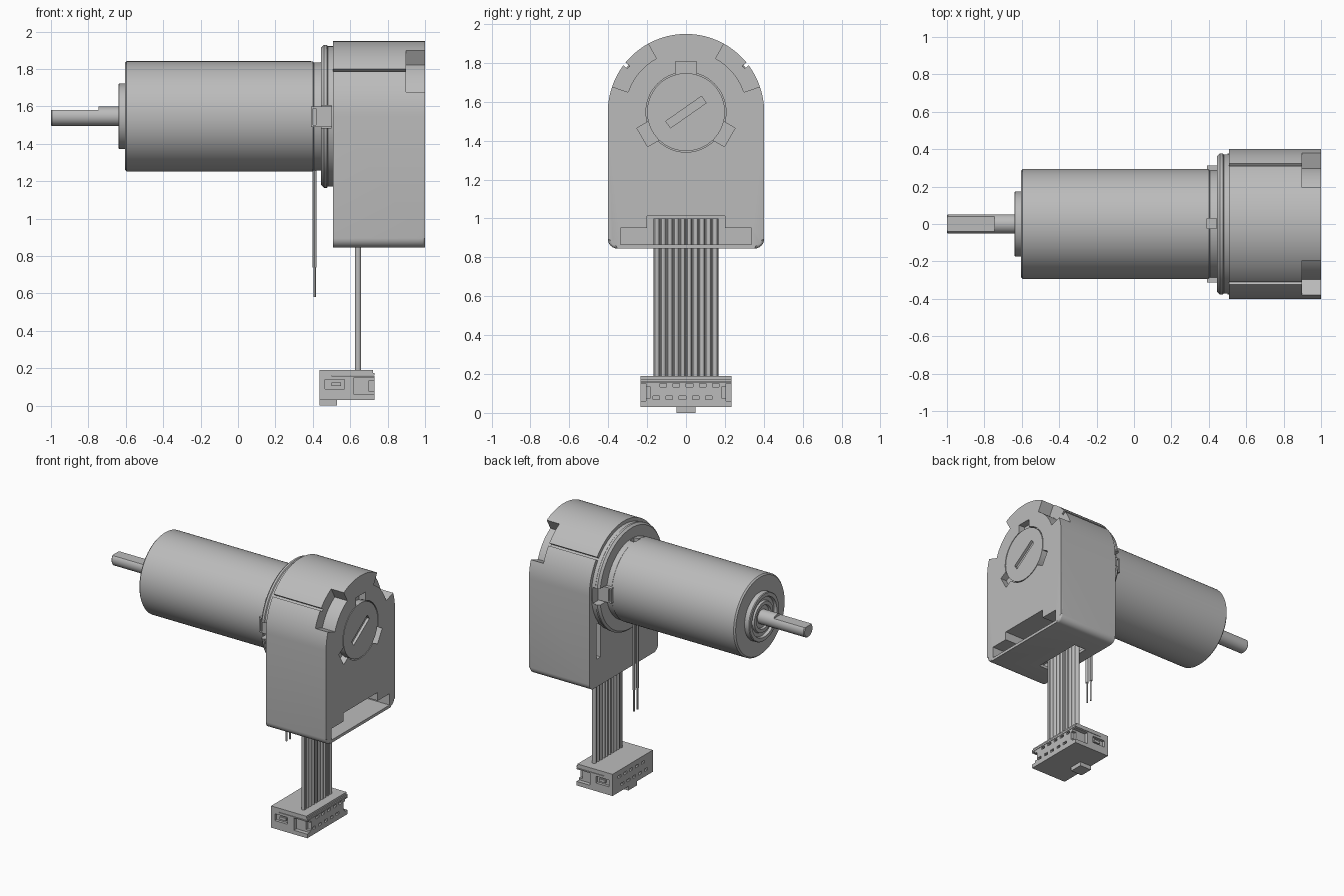
import bpy, bmesh
from math import sin, cos, pi, radians
from mathutils import Matrix

if "Cube" in bpy.data.objects:
    bpy.data.objects.remove(bpy.data.objects["Cube"])

AXIS_Z = 1.547
grey = bpy.data.materials.new("plain grey")
grey.use_nodes = True
grey.diffuse_color = (0.5, 0.5, 0.5, 1)
grey.node_tree.nodes["Principled BSDF"].inputs["Base Color"].default_value = (0.5, 0.5, 0.5, 1)


def make(name, bm):
    bmesh.ops.recalc_face_normals(bm, faces=bm.faces)
    mesh = bpy.data.meshes.new(name)
    bm.to_mesh(mesh)
    bm.free()
    mesh.materials.append(grey)
    obj = bpy.data.objects.new(name, mesh)
    bpy.context.collection.objects.link(obj)
    return obj


def box(name, x, y, z, tilt=0):
    """Box from ranges; tilt turns it about the motor axis."""
    bm = bmesh.new()
    bmesh.ops.create_cube(bm, size=1)
    for v in bm.verts:
        for i, (a, b) in enumerate((x, y, z)):
            v.co[i] = (a + b) / 2 + v.co[i] * (b - a)
    if tilt:
        bmesh.ops.rotate(bm, verts=bm.verts, cent=(0, 0, AXIS_Z),
                         matrix=Matrix.Rotation(tilt, 3, 'X'))
    return make(name, bm)


def prism(name, outline, x0, x1, bevel=0):
    """Extrude a y-z outline along x, optionally rounding the far rim."""
    bm = bmesh.new()
    near = [bm.verts.new((x0, y, z)) for y, z in outline]
    far = [bm.verts.new((x1, y, z)) for y, z in outline]
    bm.faces.new(near)
    cap = bm.faces.new(far)
    n = len(outline)
    for i in range(n):
        j = (i + 1) % n
        bm.faces.new((near[i], near[j], far[j], far[i]))
    if bevel:
        bmesh.ops.bevel(bm, geom=list(cap.edges), offset=bevel, segments=3,
                        profile=0.5, affect='EDGES')
    return make(name, bm)


def arc(r, a0, a1, n, cy=0, cz=AXIS_Z):
    angles = [radians(a0 + (a1 - a0) * i / n) for i in range(n + 1)]
    return [(cy + r * cos(a), cz + r * sin(a)) for a in angles]


def lathe(name, profile, n=96):
    """Turn an (x, radius) profile about the motor axis."""
    bm = bmesh.new()
    rings = []
    for x, r in profile:
        rings.append([bm.verts.new((x, r * cos(2 * pi * i / n), AXIS_Z + r * sin(2 * pi * i / n)))
                      for i in range(n)])
    for a, b in zip(rings, rings[1:]):
        for i in range(n):
            j = (i + 1) % n
            bm.faces.new((a[i], a[j], b[j], b[i]))
    bm.faces.new(rings[0])
    bm.faces.new(rings[-1])
    return make(name, bm)


def rod(name, x, y, z0, z1, r, n=12):
    bm = bmesh.new()
    bmesh.ops.create_cone(bm, cap_ends=True, segments=n, radius1=r, radius2=r, depth=z1 - z0,
                          matrix=Matrix.Translation((x, y, (z0 + z1) / 2)))
    return make(name, bm)


def cut(obj, cutters):
    bpy.context.view_layer.objects.active = obj
    for c in cutters:
        mod = obj.modifiers.new("cut", 'BOOLEAN')
        mod.operation, mod.solver, mod.object = 'DIFFERENCE', 'EXACT', c
        bpy.ops.object.modifier_apply(modifier=mod.name)
        bpy.data.objects.remove(c)


# Motor can with stepped, ringed nose
motor_body = lathe("motor_body", [(-0.60, 0.16), (-0.605, 0.285), (-0.595, 0.295),
                                  (0.40, 0.295), (0.405, 0.29), (0.47, 0.29)])
cut(motor_body, [box("vent_cutter", (0.39, 0.44), (-0.025, 0.03), (1.78, 1.9))])
lathe("nose_bearing", [(-0.59, 0.175), (-0.635, 0.175), (-0.64, 0.17), (-0.64, 0.145),
                       (-0.62, 0.14), (-0.62, 0.115), (-0.635, 0.11), (-0.635, 0.085),
                       (-0.62, 0.08), (-0.62, 0.04)])

# Output shaft with a flat on top
shaft = lathe("output_shaft", [(-1, 0.046), (-0.994, 0.052), (-0.6, 0.052)], 40)
cut(shaft, [box("flat_cutter", (-1.1, -0.745), (-0.1, 0.1), (1.58, 1.7))])

# Mounting flange with side notches and clips
flange = lathe("mounting_flange", [(0.445, 0.29), (0.445, 0.368), (0.46, 0.382), (0.475, 0.382),
                                   (0.48, 0.376), (0.52, 0.376)])
cut(flange, [box("notch_cutter", (0.4, 0.5), ys, (1.485, 1.605))
             for ys in ((0.30, 0.45), (-0.45, -0.30))])
for side in (-1, 1):
    clip = box("side_clip", (0.39, 0.505), sorted((side * 0.27, side * 0.312)), (1.49, 1.60))
    cut(clip, [box("clip_cutter", (0.402, 0.416), sorted((side * 0.295, side * 0.35)), (1.50, 1.59))])

# Arched rear housing
corner = 0.05
outline = (arc(0.402, 0, 180, 64)
           + arc(corner, 180, 270, 6, -0.402 + corner, 0.845 + corner)
           + arc(corner, 270, 360, 6, 0.402 - corner, 0.845 + corner))
housing = prism("rear_housing", outline, 0.508, 1.0, 0.015)
cutters = [
    box("slot_cutter", (0.57, 1.1), (-0.338, 0.338), (0.866, 0.95)),
    box("slot_top_cutter", (0.57, 1.1), (-0.2, 0.2), (0.90, 1.012)),
    box("cable_exit_cutter", (0.60, 0.70), (-0.19, 0.19), (0.8, 0.9)),
    prism("cap_cutter", arc(0.206, 0, 355, 71), 0.965, 1.1),
]
for k in range(3):
    cutters.append(box("tab_cutter", (0.95, 1.1), (-0.055, 0.055),
                       (AXIS_Z + 0.17, AXIS_Z + 0.26), k * 2 * pi / 3))
for a in (19, 119):
    cutters.append(prism("shoulder_cutter", arc(0.46, a, a + 42, 14) + arc(0.315, a + 42, a, 14),
                         0.897, 1.1))
for side in (-1, 1):
    cutters.append(box("groove_cutter", (0.45, 0.9), (-0.009, 0.009),
                       (AXIS_Z + 0.375, AXIS_Z + 0.5), side * radians(52)))
    cutters.append(box("back_slot_cutter", (0.45, 0.54), sorted((side * 0.27, side * 0.32)),
                       (1.05, 1.31)))
cut(housing, cutters)

# Round end cap with a screwdriver slot
cap = prism("end_cap", arc(0.2, 0, 355, 71), 0.95, 1.0)
cut(cap, [box("driver_cutter", (0.98, 1.1), (-0.112, 0.112),
              (AXIS_Z - 0.021, AXIS_Z + 0.021), radians(35))])

# Ribbon cable
for i in range(10):
    rod("ribbon_wire", 0.642, (i - 4.5) * 0.0335, 0.17, 1.0, 0.0155)
box("ribbon_web", (0.635, 0.649), (-0.16, 0.16), (0.17, 1.0))

# Two thin motor leads with bare ends
for y in (-0.02, 0.02):
    rod("motor_lead", 0.41, y, 0.74, 1.3, 0.011)
    rod("bare_lead_end", 0.41, y, 0.58, 0.75, 0.006)

# Plug with contact holes and latch recesses
plug = box("plug_body", (0.435, 0.73), (-0.235, 0.235), (0.03, 0.19))
cutters = [box("rim_cutter", (0.722, 0.8), (-0.3, 0.3), (0.175, 0.3)),
           box("seam_cutter", (0.5, 0.8), (-0.3, 0.3), (0.158, 0.161))]
for side in (-1, 1):
    cutters += [
        box("latch_cutter", (0.62, 0.8), sorted((side * 0.205, side * 0.3)), (0.06, 0.15)),
        box("latch_slot_cutter", (0.465, 0.57), sorted((side * 0.215, side * 0.3)), (0.09, 0.14)),
        box("latch_gap_cutter", (0.7, 0.8), sorted((side * 0.185, side * 0.22)), (0.075, 0.135)),
    ]
for i in range(5):
    for z, shift in ((0.143, 0.018), (0.077, -0.018)):
        y = (i - 2) * 0.068 + shift
        for x in ((0.71, 0.8), (0.4, 0.46)):
            cutters.append(box("contact_cutter", x, (y - 0.017, y + 0.017), (z - 0.009, z + 0.009)))
cut(plug, cutters)
for side in (-1, 1):
    box("plug_latch", (0.50, 0.55), sorted((side * 0.2, side * 0.228)), (0.105, 0.125))
box("plug_key", (0.435, 0.53), (-0.05, 0.05), (0.0, 0.035))

# Smooth the round parts, keeping edges crisp
bpy.ops.object.select_all(action='DESELECT')
for o in bpy.context.scene.objects:
    if o.type == 'MESH':
        o.select_set(True)
        bpy.context.view_layer.objects.active = o
bpy.ops.object.shade_smooth_by_angle(angle=radians(30))
